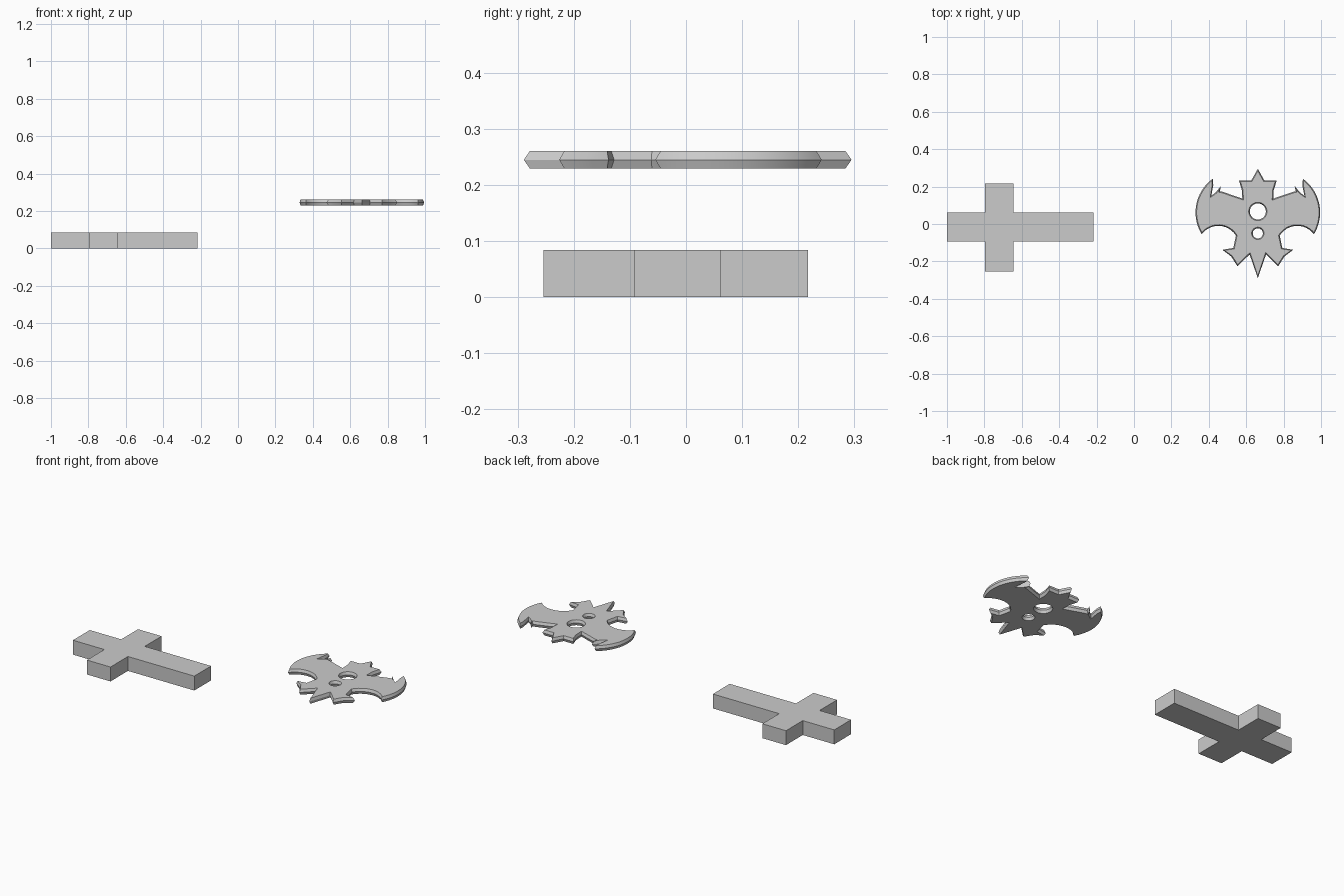
import bpy, bmesh
from math import cos, sin, pi
from mathutils import Vector, geometry

if "Cube" in bpy.data.objects:
    bpy.data.objects.remove(bpy.data.objects["Cube"])


def arc(a, m, b, n):
    """n+1 points on the circle through a, m and b."""
    a, m, b = (Vector(p) for p in (a, m, b))
    d = 2 * (a.x * (m.y - b.y) + m.x * (b.y - a.y) + b.x * (a.y - m.y))
    sq = [p.length_squared for p in (a, m, b)]
    c = Vector(((sq[0] * (m.y - b.y) + sq[1] * (b.y - a.y) + sq[2] * (a.y - m.y)) / d,
                (sq[0] * (b.x - m.x) + sq[1] * (a.x - b.x) + sq[2] * (m.x - a.x)) / d))
    total = (a - c).angle_signed(b - c)
    pts = []
    for i in range(n + 1):
        t = -total * i / n
        v = a - c
        pts.append(tuple(c + Vector((v.x * cos(t) - v.y * sin(t), v.x * sin(t) + v.y * cos(t)))))
    return pts


def inset(pts, d, cap):
    """Move a counter-clockwise loop inwards with capped mitres."""
    out = []
    for i, p in enumerate(pts):
        p = Vector(p)
        e1 = (p - Vector(pts[i - 1])).normalized()
        e2 = (Vector(pts[(i + 1) % len(pts)]) - p).normalized()
        n1, n2 = Vector((-e1.y, e1.x)), Vector((-e2.y, e2.x))
        n = (n1 + n2).normalized()
        out.append(p + n * min(d / max(n.dot(n1), 0.1), cap))
    return out


def plate(name, loops, levels):
    """Solid from outline and hole loops; levels are (z, inset)."""
    bm = bmesh.new()
    caps = [[], []]
    for loop in loops:
        rings = [[bm.verts.new((p[0], p[1], z)) for p in (inset(loop, d, 0.011) if d else loop)]
                 for z, d in levels]
        n = len(loop)
        for lo, hi in zip(rings, rings[1:]):
            for i in range(n):
                j = (i + 1) % n
                bm.faces.new((lo[i], lo[j], hi[j], hi[i]))
        caps[0].append(rings[0])
        caps[1].append(rings[-1])
    for cap in caps:
        polys = [[v.co.copy() for v in ring] for ring in cap]
        flat = [v for ring in cap for v in ring]
        for tri in geometry.tessellate_polygon(polys):
            bm.faces.new([flat[i] for i in tri])
    bmesh.ops.recalc_face_normals(bm, faces=bm.faces)
    bmesh.ops.dissolve_limit(bm, angle_limit=0.001, verts=bm.verts, edges=bm.edges)
    me = bpy.data.meshes.new(name)
    bm.to_mesh(me)
    bm.free()
    ob = bpy.data.objects.new(name, me)
    bpy.context.collection.objects.link(ob)
    return ob


# Thick cross lying flat
x0, x1, x2, x3 = -1.0, -0.797, -0.645, -0.217
y0, y1, y2, y3 = -0.254, -0.093, 0.062, 0.217
plate("cross_block", [[(x0, y1), (x1, y1), (x1, y0), (x2, y0), (x2, y1), (x3, y1),
                       (x3, y2), (x2, y2), (x2, y3), (x1, y3), (x1, y2), (x0, y2)]],
      [(0, 0), (0.084, 0)])

# Right half of the bladed plate, from bottom spike to top spike
CX = 0.662
half = [(0, -0.289), (0.044, -0.163), (0.109, -0.226), (0.142, -0.174), (0.189, -0.138), (0.131, -0.128)]
half += arc((0.117, -0.062), (0.206, -0.010), (0.300, -0.055), 12)
half += arc((0.300, -0.055), (0.333, 0.065), (0.241, 0.242), 18)[1:]
half += [(0.238, 0.208), (0.249, 0.150), (0.224, 0.170), (0.197, 0.203), (0.203, 0.175),
         (0.188, 0.172), (0.083, 0.136), (0.085, 0.180), (0.101, 0.233), (0.035, 0.233), (0, 0.295)]
outline = half + [(-x, y) for x, y in half[-2:0:-1]]


def hole(y, r, n=32):
    return [(r * cos(2 * pi * i / n), y - r * sin(2 * pi * i / n)) for i in range(n)]


# Floating bladed plate with edges sharpened towards the middle
blade = plate("bladed_plate", [outline, hole(0.067, 0.043), hole(-0.050, 0.027)],
              [(0.229, 0.006), (0.245, 0), (0.261, 0.006)])
blade.location.x = CX
bpy.context.view_layer.objects.active = blade
blade.select_set(True)
bpy.ops.object.shade_smooth_by_angle(angle=0.35)
